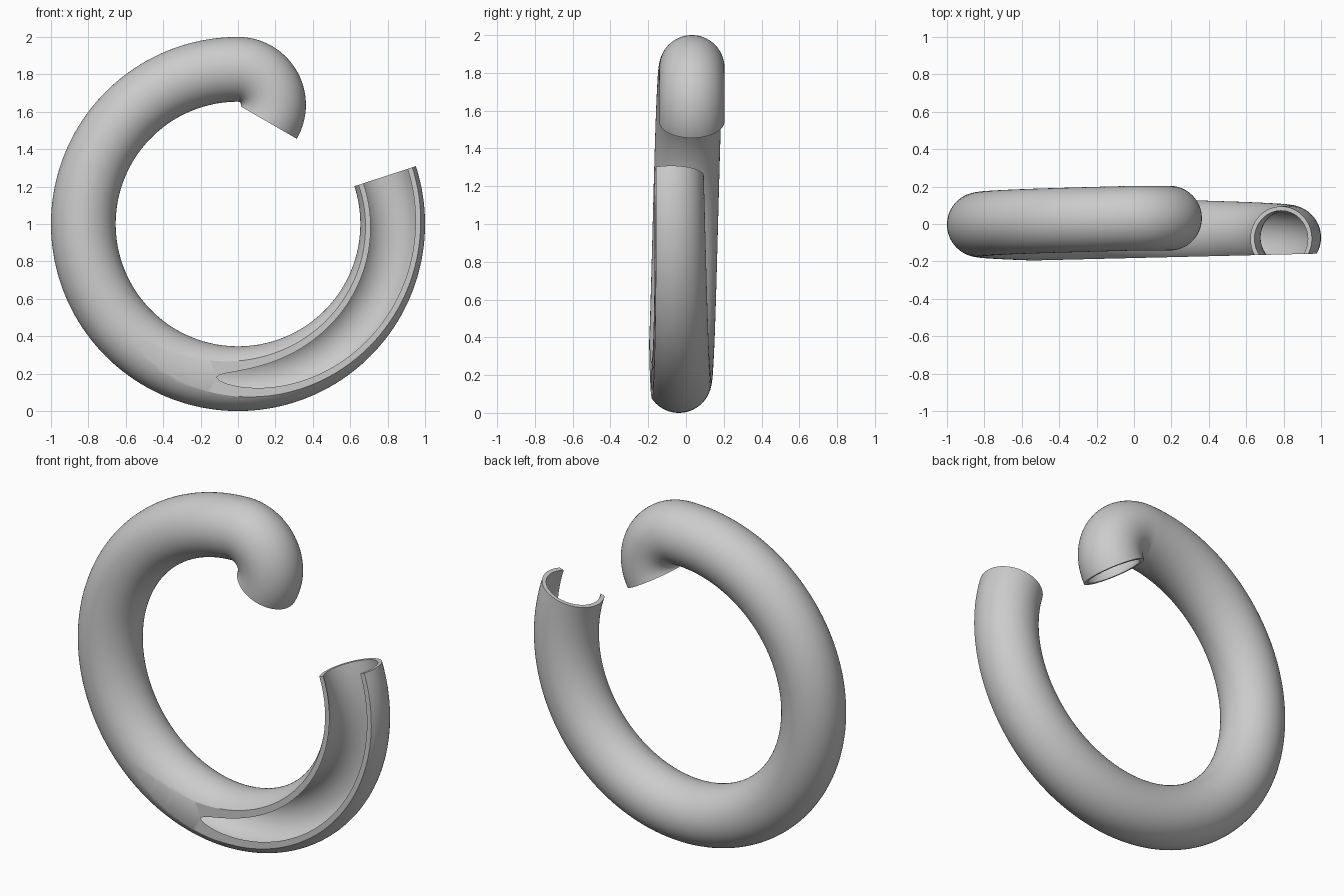
import bpy
import bmesh
from math import sin, cos, radians, tau
from mathutils import Vector

cube = bpy.data.objects.get("Cube")
if cube:
    bpy.data.objects.remove(cube, do_unlink=True)

OUTER, INNER = 0.173, 0.150      # tube radii
RING_R, BEND_R = 0.827, 0.19     # path radii of the large ring and the tight hook
BEND_Z = 1 + RING_R - BEND_R
TOP_Y, DRIFT = 0.031, -0.11      # the ring drifts forward like a helix
SIDES = 64


def path_stations():
    """Centre point and outward direction along the hook, then the ring."""
    stations = []
    for i in range(32):
        a = radians(-30 + 120 * i / 32)
        out = Vector((cos(a), 0, sin(a)))
        stations.append((Vector((0, TOP_Y, BEND_Z)) + out * BEND_R, out))
    steps = 128
    for i in range(steps + 1):
        t = i / steps
        a = radians(90 + 288 * t)
        out = Vector((cos(a), 0, sin(a)))
        stations.append((Vector((0, TOP_Y + DRIFT * t, 1)) + out * RING_R, out))
    return stations


def sweep(bm, stations, radius):
    """Sweep a circle along the path; return the rings of vertices."""
    rings = []
    for centre, out in stations:
        rings.append([bm.verts.new(centre + radius * (out * cos(tau * k / SIDES)
                      + Vector((0, sin(tau * k / SIDES), 0)))) for k in range(SIDES)])
    for a, b in zip(rings, rings[1:]):
        join(bm, a, b)
    return rings


def join(bm, a, b):
    for k in range(SIDES):
        n = (k + 1) % SIDES
        bm.faces.new((a[k], a[n], b[n], b[k]))


# Hollow tube: outer skin, inner skin, and a rim at each end
bm = bmesh.new()
stations = path_stations()
skin = sweep(bm, stations, OUTER)
bore = sweep(bm, stations, INNER)
for end in (0, -1):
    join(bm, skin[end], bore[end])
bmesh.ops.recalc_face_normals(bm, faces=bm.faces[:])

# Slice the front off the lower channel and cap the wall thickness
normal = Vector((0.024, -1, 0)).normalized()
cut = bmesh.ops.bisect_plane(bm, geom=bm.verts[:] + bm.edges[:] + bm.faces[:],
                             dist=1e-6, plane_co=(0, -0.182, 0),
                             plane_no=normal, clear_outer=True)
edges = [e for e in cut["geom_cut"]
         if isinstance(e, bmesh.types.BMEdge) and e.is_boundary]
bmesh.ops.triangle_fill(bm, edges=edges, use_beauty=True, normal=normal)
bmesh.ops.recalc_face_normals(bm, faces=bm.faces[:])

mesh = bpy.data.meshes.new("hooked_open_tube")
bm.to_mesh(mesh)
bm.free()
tube = bpy.data.objects.new("hooked_open_tube", mesh)
bpy.context.collection.objects.link(tube)

# Plain grey material
grey = bpy.data.materials.new("plain_grey")
grey.use_nodes = True
colour = (0.6, 0.6, 0.6, 1)
grey.diffuse_color = colour
grey.node_tree.nodes["Principled BSDF"].inputs["Base Color"].default_value = colour
mesh.materials.append(grey)

# Smooth skin with crisp rims
bpy.ops.object.select_all(action="DESELECT")
tube.select_set(True)
bpy.context.view_layer.objects.active = tube
bpy.ops.object.shade_smooth_by_angle(angle=radians(30))
